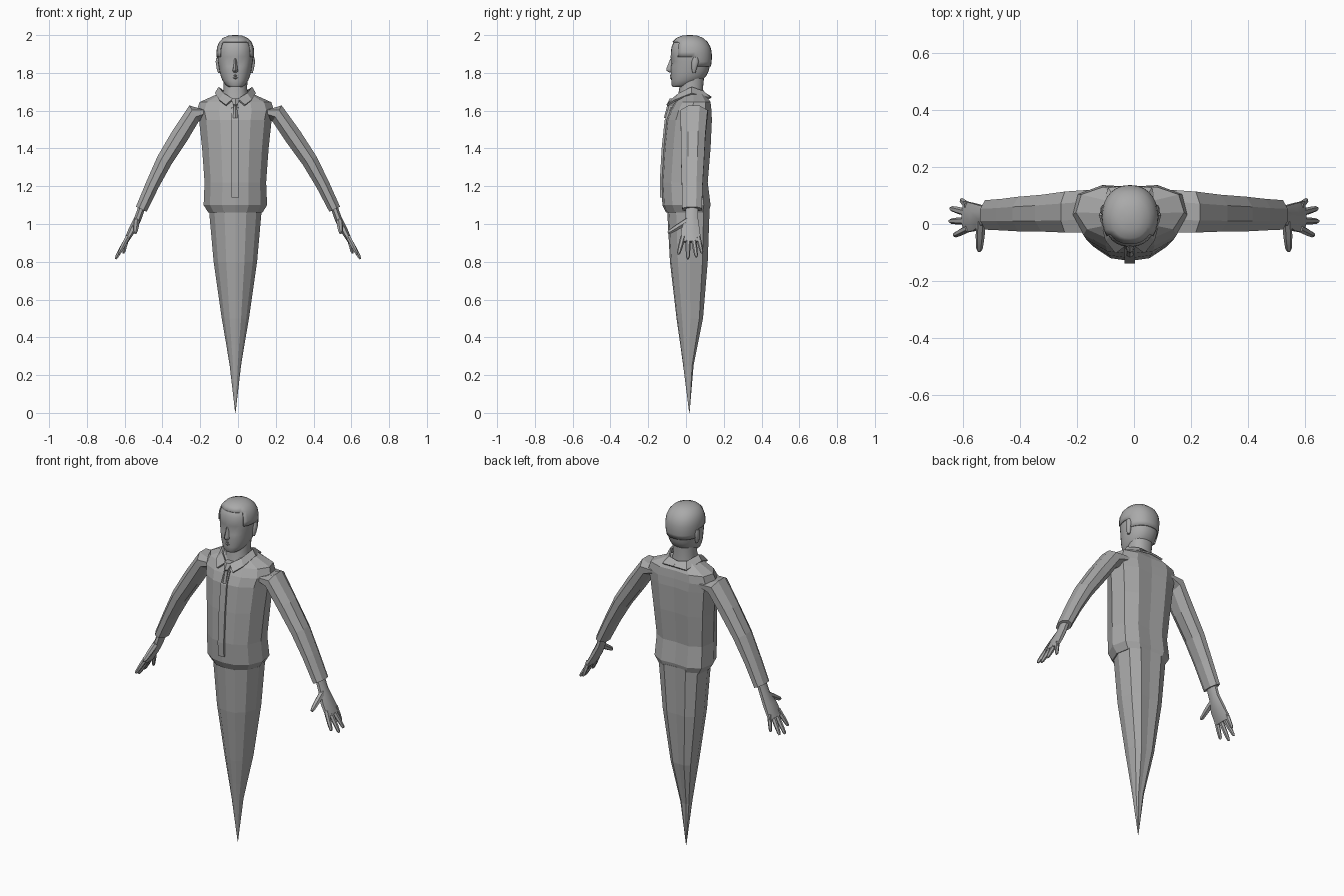
import bpy, bmesh, math
from mathutils import Vector

cube = bpy.data.objects.get("Cube")
if cube:
    bpy.data.objects.remove(cube, do_unlink=True)

grey = bpy.data.materials.new("plain grey")
grey.use_nodes = True
tone = (0.4, 0.4, 0.4, 1)
grey.diffuse_color = tone
grey.node_tree.nodes["Principled BSDF"].inputs["Base Color"].default_value = tone

CX = -0.014  # centre line of the body


def finish(name, bm, smooth=None):
    bmesh.ops.recalc_face_normals(bm, faces=bm.faces)
    mesh = bpy.data.meshes.new(name)
    bm.to_mesh(mesh)
    bm.free()
    mesh.materials.append(grey)
    obj = bpy.data.objects.new(name, mesh)
    bpy.context.collection.objects.link(obj)
    if smooth:
        bpy.ops.object.select_all(action='DESELECT')
        obj.select_set(True)
        bpy.context.view_layer.objects.active = obj
        bpy.ops.object.shade_smooth_by_angle(angle=math.radians(smooth))
    return obj


def loft(name, rings, smooth=None, closed=True, keep=None):
    """Skin a list of equal rings; keep is an optional rule for faces."""
    bm = bmesh.new()
    rows = [[bm.verts.new(p) for p in ring] for ring in rings]
    n = len(rows[0])
    for a, b in zip(rows, rows[1:]):
        for i in range(n if closed else n - 1):
            j = (i + 1) % n
            bm.faces.new((a[i], a[j], b[j], b[i]))
    if closed:
        bm.faces.new(rows[0])
        bm.faces.new(rows[-1])
    if keep:
        drop = [f for f in bm.faces if not keep(f.calc_center_median())]
        bmesh.ops.delete(bm, geom=drop, context='FACES')
    return finish(name, bm, smooth)


def section(profile, z, half, front, back):
    """Mirror a half profile (x 0..1, y -1..1) into a full horizontal ring."""
    mid, depth = (front + back) / 2, (back - front) / 2
    pts = profile + [(-x, y) for x, y in reversed(profile[1:-1])]
    return [Vector((CX + x * half, mid + y * depth, z)) for x, y in pts]


def limb_ring(x, y, z, wide, deep, tilt, side, n=8):
    """Ring across a limb: wide lies in the xz plane, deep along y."""
    shift = CX * max(0, min(1, (0.5 - x) / 0.3))
    ring = []
    for i in range(n):
        a = math.tau * (i + 0.5) / n
        c, s = math.cos(a) * wide, math.sin(a) * deep
        ring.append(Vector((side * (x + c * math.cos(tilt)) + shift, y + s,
                            z + c * math.sin(tilt))))
    return ring


# Jacket body: z, half width, front, back
body = [(0, -1), (.42, -.92), (.8, -.58), (1, .05), (.9, .72), (.5, 1), (0, .95)]
jacket = [(1.06, .143, -.105, .12), (1.1, .168, -.125, .13), (1.22, .163, -.13, .115),
          (1.4, .176, -.12, .13), (1.55, .192, -.105, .137), (1.6, .205, -.085, .135),
          (1.645, .19, -.058, .13), (1.69, .09, -.03, .1)]
loft("jacket", [section(body, *r) for r in jacket])

# Tapering tail below the jacket
tail = [(0, .001, .017, .019), (.25, .03, -.015, .04), (.36, .048, -.03, .062),
        (.5, .072, -.05, .09), (.8, .115, -.085, .115), (1.08, .14, -.1, .125)]
loft("tail", [section(body, *r) for r in tail])

# Button strip following the jacket front: z, front
strip = [(1.14, -.137), (1.22, -.139), (1.4, -.129), (1.55, -.113), (1.62, -.08)]
loft("button_strip", [[Vector((CX + x, y + d, z)) for x, d in
                       ((-.02, 0), (.018, 0), (.018, .025), (-.02, .025))] for z, y in strip])

# Collar, one flap per side: top edge then bottom edge
top_edge = [(0, .1, 1.69), (.055, .092, 1.7), (.085, .03, 1.723), (.06, -.035, 1.69), (.012, -.072, 1.66)]
low_edge = [(0, .133, 1.67), (.075, .125, 1.665), (.105, .03, 1.69), (.085, -.055, 1.655), (.05, -.1, 1.628)]
for side, word in ((1, "left"), (-1, "right")):
    flap = loft(word + "_collar", [[Vector((CX + side * x, y, z)) for x, y, z in e]
                                   for e in (top_edge, low_edge)], closed=False)
    solid = flap.modifiers.new("thickness", 'SOLIDIFY')
    solid.thickness = 0.01
    solid.offset = 0

# Tie knot and short tail
square = [(0, -1), (1, -.6), (1, 1), (0, 1)]
loft("tie", [section(square, *r) for r in
             [(1.56, .012, -.118, -.08), (1.625, .009, -.1, -.05),
              (1.632, .012, -.103, -.05), (1.665, .024, -.085, -.03)]])

# Neck and head: z, half width, front, back
oval = [(math.sin(a) ** .85, -math.cos(a)) for a in [math.pi * i / 14 for i in range(14)]] + [(0, 1)]
loft("neck", [section(oval, *r) for r in
              [(1.64, .075, -.05, .1), (1.72, .062, -.035, .09), (1.82, .068, -.03, .1)]], 40)
skull = [(1.725, .035, -.07, 0), (1.737, .052, -.077, .04), (1.76, .068, -.078, .085),
         (1.785, .078, -.08, .108), (1.81, .084, -.08, .12), (1.835, .088, -.08, .126),
         (1.86, .092, -.08, .13), (1.885, .094, -.081, .131), (1.91, .094, -.08, .13),
         (1.935, .091, -.077, .124), (1.96, .081, -.067, .11), (1.98, .062, -.047, .087),
         (1.991, .036, -.02, .06), (1.994, .01, .01, .03)]
head_rings = [section(oval, *r) for r in skull]
hair_rings = [[p.copy() for p in r] for r in head_rings]
for ring in head_rings:  # press in the eye sockets
    for p in ring:
        if p.y < 0:
            near = math.hypot((abs(p.x - CX) - .038) / .025, (p.z - 1.865) / .024)
            p.y += .013 * max(0, 1 - near)
loft("head", head_rings, 50)


def hairline(c):
    if c.y < -.035:
        return c.z > 1.955
    return c.z > (1.875 if c.y < .05 else 1.83)


hair = loft("hair", hair_rings, 50, keep=hairline)
solid = hair.modifiers.new("thickness", 'SOLIDIFY')
solid.thickness = 0.006
solid.offset = 1

# Nose and lips
wedge = [(0, -1), (.6, -.5), (1, 1), (0, 1)]
loft("nose", [section(wedge, *r) for r in
              [(1.803, .014, -.09, -.06), (1.812, .019, -.104, -.06),
               (1.825, .015, -.103, -.06), (1.875, .009, -.083, -.06)]], 50)
loft("lips", [section(wedge, *r) for r in
              [(1.766, .012, -.079, -.06), (1.774, .024, -.086, -.05),
               (1.779, .022, -.081, -.05), (1.785, .02, -.086, -.05), (1.794, .01, -.08, -.06)]], 50)

for side, word in ((1, "left"), (-1, "right")):
    # Ear
    ear = [(1.8, .006, .035, .05), (1.82, .011, .03, .056), (1.86, .014, .03, .068), (1.882, .008, .038, .062)]
    loft(word + "_ear", [[p + Vector((side * (.086 + (r[0] - 1.8) * .08), 0, 0))
                          for p in section(oval[::2], *r)] for r in ear], 60)

    # Sleeve: x, y, z, half thickness, half depth, tilt
    sleeve = [(.14, .045, 1.6, .055, .08, .15), (.22, .042, 1.585, .053, .078, 1.05),
              (.3, .038, 1.465, .051, .07, .6), (.385, .035, 1.335, .046, .066, .53),
              (.45, .033, 1.21, .039, .06, .45), (.512, .032, 1.078, .034, .056, .43)]
    loft(word + "_sleeve", [limb_ring(*r, side) for r in sleeve])

    # Palm, from inside the cuff to the knuckles
    palm = [(.505, .032, 1.1, .02, .035, .45), (.53, .03, 1.03, .021, .036, .45),
            (.56, .024, .97, .021, .052, .45), (.595, .025, .905, .013, .06, .45)]
    loft(word + "_palm", [limb_ring(*r, side) for r in palm], 50)

    # Fingers and thumb: base, tip, thickness
    digits = {"little_finger": ((.587, .066, .925), (.607, .085, .845), .011),
              "ring_finger": ((.588, .04, .92), (.645, .055, .825), .012),
              "middle_finger": ((.588, .011, .92), (.648, .01, .815), .012),
              "index_finger": ((.587, -.018, .925), (.632, -.04, .84), .012),
              "thumb": ((.538, .005, 1.015), (.544, -.095, .953), .015)}
    for part, (base, tip, r) in digits.items():
        a, b = Vector(base), Vector(tip)
        u = (b - a).normalized()
        v = u.cross(Vector((.9, 0, .43))).normalized()
        w = u.cross(v)
        rings = []
        for t, k in ((-.1, 1.15), (.5, 1.05), (.9, .8), (1, .45)):
            c = a.lerp(b, t)
            ring = [c + (v * math.cos(q) + w * math.sin(q)) * r * k
                    for q in [math.tau * i / 6 for i in range(6)]]
            rings.append([Vector((side * p.x, p.y, p.z)) for p in ring])
        loft(f"{word}_{part}", rings, 50)
